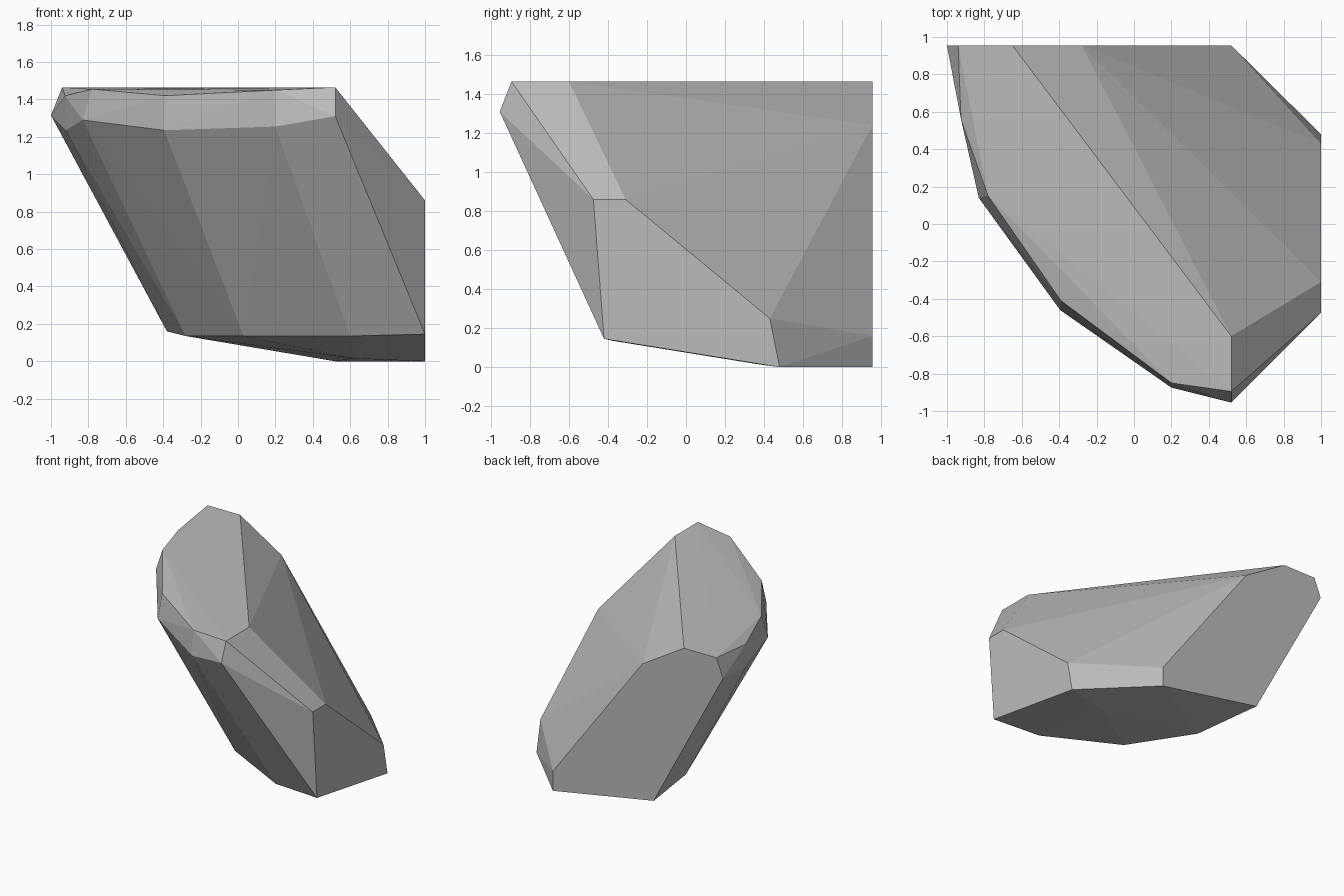
import bpy
import bmesh

# Corner points of the faceted boulder
top_rim = [(-0.65, 0.955, 1.465), (-0.94, 0.955, 1.465), (-0.925, 0.56, 1.42),
           (-0.78, 0.15, 1.455), (-0.39, -0.41, 1.42), (0.2, -0.85, 1.45),
           (0.52, -0.895, 1.465), (0.52, -0.6, 1.465)]
under_rim = [(-1, 0.955, 1.315), (-0.92, 0.54, 1.235), (-0.83, 0.14, 1.29),
             (-0.395, -0.46, 1.235), (0.2, -0.875, 1.255), (0.52, -0.955, 1.31)]
right_side = [(1, -0.475, 0.86), (1, -0.31, 0.86), (1, 0.43, 0.25),
              (1, 0.48, 0), (1, -0.42, 0.145)]
back_side = [(-0.28, 0.955, 1.24), (0.52, 0.955, 0.16), (0.52, 0.955, 0),
             (-0.38, 0.955, 0.16)]
base = [(-0.28, 0.40, 0.135), (0.03, -0.08, 0.135), (0.6, -0.375, 0.135),
        (0.62, 0.37, 0.015)]

# Wrap the points in a convex shell
bm = bmesh.new()
for p in top_rim + under_rim + right_side + back_side + base:
    bm.verts.new(p)
bmesh.ops.convex_hull(bm, input=bm.verts[:])
bmesh.ops.delete(bm, geom=[v for v in bm.verts if not v.link_faces], context='VERTS')
bmesh.ops.recalc_face_normals(bm, faces=bm.faces[:])
mesh = bpy.data.meshes.new("boulder")
bm.to_mesh(mesh)
bm.free()

# Plain grey stone
stone = bpy.data.materials.new("grey stone")
stone.diffuse_color = (0.5, 0.5, 0.5, 1)
mesh.materials.append(stone)
boulder = bpy.data.objects.new("boulder", mesh)
bpy.context.collection.objects.link(boulder)
